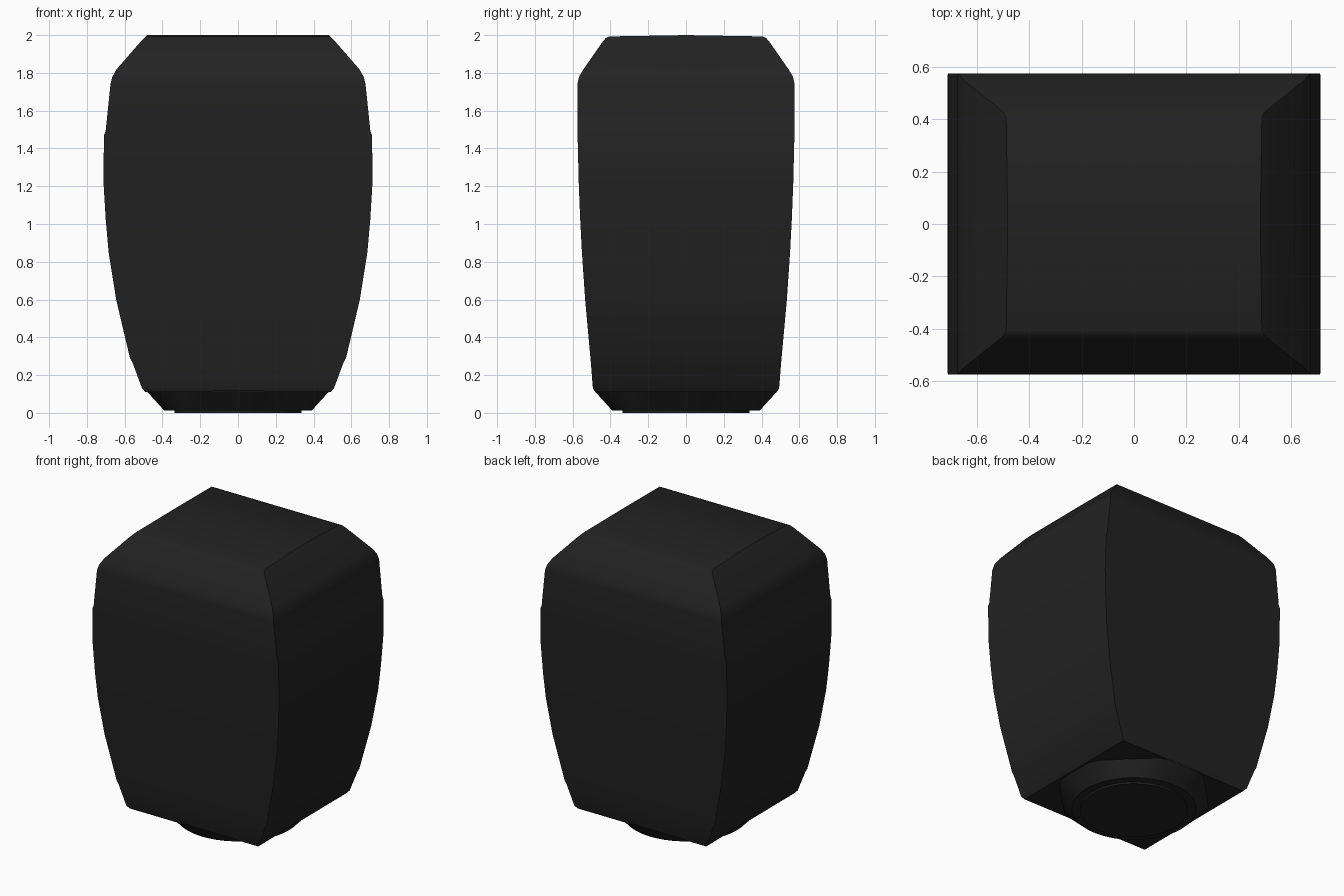
import bpy
import bmesh
from math import cos, sin, pi, radians

if "Cube" in bpy.data.objects:
    bpy.data.objects.remove(bpy.data.objects["Cube"])

black = bpy.data.materials.new("soft_black")
black.use_nodes = True
black.diffuse_color = (0.016, 0.016, 0.016, 1)
black.node_tree.nodes["Principled BSDF"].inputs["Base Color"].default_value = (0.016, 0.016, 0.016, 1)


def bridge(bm, rings):
    for low, high in zip(rings, rings[1:]):
        n = len(low)
        for i in range(n):
            j = (i + 1) % n
            bm.faces.new((low[i], low[j], high[j], high[i]))


def finish(bm, name):
    bmesh.ops.recalc_face_normals(bm, faces=bm.faces)
    mesh = bpy.data.meshes.new(name)
    bm.to_mesh(mesh)
    bm.free()
    mesh.materials.append(black)
    obj = bpy.data.objects.new(name, mesh)
    bpy.context.collection.objects.link(obj)
    bpy.ops.object.select_all(action="DESELECT")
    obj.select_set(True)
    bpy.context.view_layer.objects.active = obj
    bpy.ops.object.shade_smooth_by_angle(angle=radians(30))


# Barrel-sided housing: height, half width, half depth
sections = [
    (0.11, 0.49, 0.48), (0.13, 0.508, 0.493), (0.27, 0.56, 0.504),
    (0.29, 0.572, 0.506), (0.60, 0.645, 0.534), (0.85, 0.685, 0.551),
    (1.02, 0.70, 0.56), (1.22, 0.712, 0.568), (1.47, 0.71, 0.574),
    (1.49, 0.701, 0.574), (1.74, 0.675, 0.575), (1.78, 0.665, 0.566),
    (1.82, 0.642, 0.542), (1.96, 0.52, 0.445), (1.985, 0.496, 0.424),
    (1.993, 0.488, 0.405),
]
bm = bmesh.new()
rings = []
for z, x, y in sections:
    # Middle points let the top bow gently across its depth
    top = z > 1.99
    mx, mz = (0.482, 2.0) if top else (x, z)
    rings.append([bm.verts.new(p) for p in (
        (-x, -y, z), (x, -y, z), (mx, 0, mz),
        (x, y, z), (-x, y, z), (-mx, 0, mz))])
bridge(bm, rings)
a, b, c, d, e, f = rings[-1]
bm.faces.new((a, b, c, f))
bm.faces.new((f, c, d, e))
bm.faces.new(rings[0][::-1])
finish(bm, "housing")

# Foot: chamfered square blending into a circle
SIDES = 48
bm = bmesh.new()
rings = []
for z, round_radius in ((0.12, None), (0.012, 0.39), (0.012, 0.335), (0.0, 0.335)):
    ring = []
    for i in range(SIDES):
        t = 2 * pi * i / SIDES
        u, v = abs(cos(t)), abs(sin(t))
        r = round_radius or min(0.488 / max(u, v), 0.65 / (u + v))
        ring.append(bm.verts.new((r * cos(t), r * sin(t), z)))
    rings.append(ring)
bridge(bm, rings)
bm.faces.new(rings[0])
bm.faces.new(rings[-1])
finish(bm, "foot")
